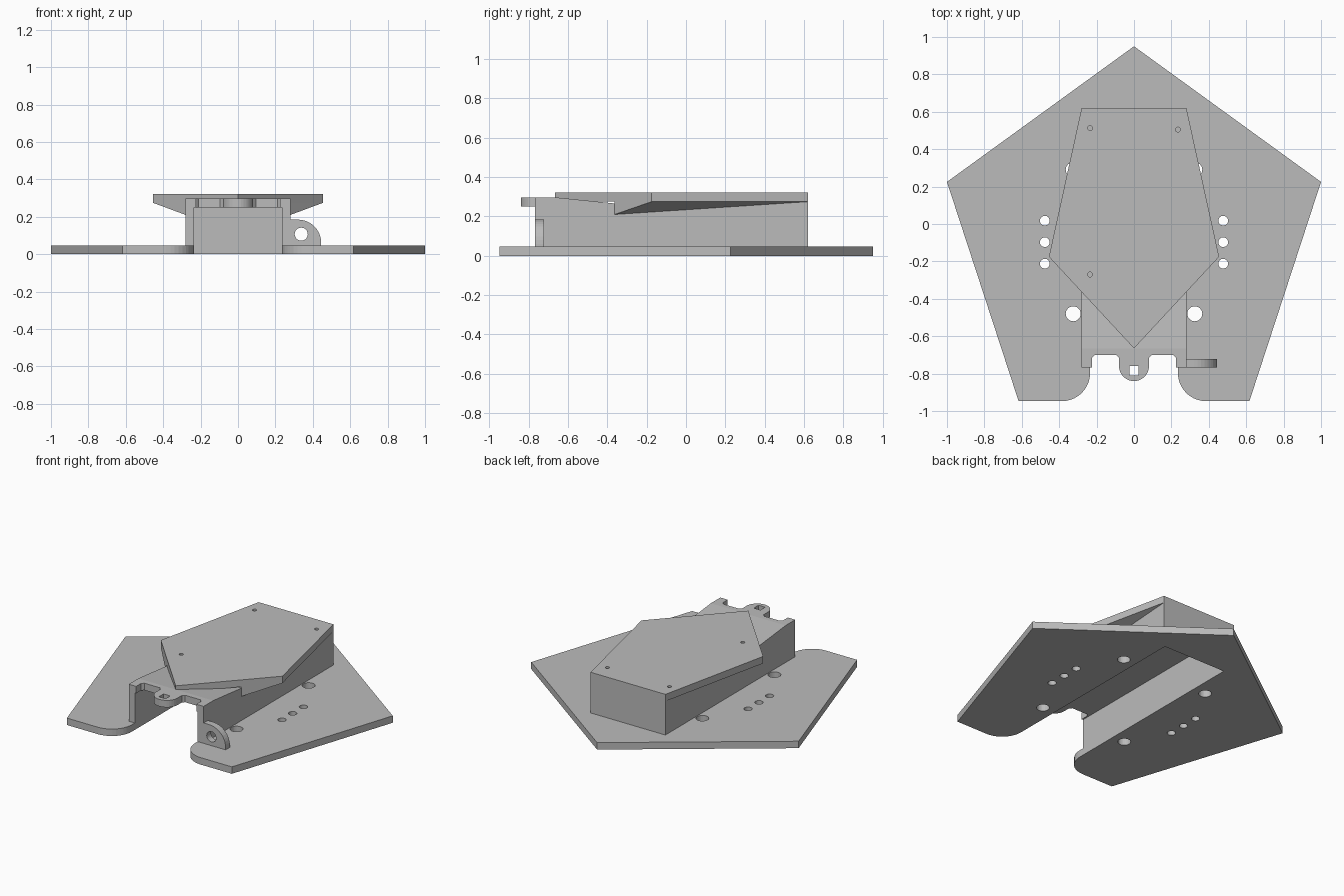
import bpy, bmesh, math
from mathutils import Matrix, Vector

if "Cube" in bpy.data.objects:
    bpy.data.objects.remove(bpy.data.objects["Cube"])

grey = bpy.data.materials.new("light grey plastic")
grey.diffuse_color = (0.5, 0.5, 0.5, 1)
grey.use_nodes = True
grey.node_tree.nodes["Principled BSDF"].inputs["Base Color"].default_value = grey.diffuse_color


def finish(name, bm):
    bmesh.ops.recalc_face_normals(bm, faces=bm.faces)
    me = bpy.data.meshes.new(name)
    bm.to_mesh(me)
    bm.free()
    me.materials.append(grey)
    ob = bpy.data.objects.new(name, me)
    bpy.context.collection.objects.link(ob)
    return ob


def prism(name, pts, lo, hi, axis="z"):
    """Extrude a flat outline along the chosen axis."""
    place = {"z": lambda a, b: (a, b, lo), "y": lambda a, b: (a, lo, b),
             "x": lambda a, b: (lo, a, b)}[axis]
    bm = bmesh.new()
    face = bm.faces.new([bm.verts.new(place(a, b)) for a, b in pts])
    ext = bmesh.ops.extrude_face_region(bm, geom=[face])
    step = Vector([(hi - lo) * (c == axis) for c in "xyz"])
    bmesh.ops.translate(bm, vec=step, verts=[g for g in ext["geom"]
                                             if isinstance(g, bmesh.types.BMVert)])
    return finish(name, bm)


def arc(cx, cy, r, a0, a1, n=10):
    return [(cx + r * math.cos(math.radians(a0 + (a1 - a0) * i / n)),
             cy + r * math.sin(math.radians(a0 + (a1 - a0) * i / n))) for i in range(n + 1)]


def mirrored(half):
    """Complete a right-hand outline with its left-hand copy."""
    return half + [(-x, y) for x, y in reversed(half) if abs(x) > 1e-6]


def drill(target, holes, z, depth, seg=24):
    bm = bmesh.new()
    for x, y, r in holes:
        bmesh.ops.create_cone(bm, cap_ends=True, segments=seg, radius1=r, radius2=r,
                              depth=depth, matrix=Matrix.Translation((x, y, z)))
    cut(target, finish(target.name + "_hole_cutter", bm))


def cut(target, cutter):
    cutter.hide_render = True
    cutter.hide_viewport = True
    mod = target.modifiers.new("holes", "BOOLEAN")
    mod.operation = "DIFFERENCE"
    mod.solver = "EXACT"
    mod.object = cutter


# Pentagonal base plate with a long channel opening and rounded front feet
half = [(0, 0.95), (1, 0.225), (0.617, -0.947)]
half += arc(0.385, -0.797, 0.15, 270, 180) + [(0.235, 0.575)]
# outline runs around the right foot, across the channel end, and back on the left
base = prism("base_plate", half + [(-x, y) for x, y in reversed(half[1:])], 0, 0.047)
holes = []
for s in (-1, 1):
    holes += [(s * 0.325, y, 0.04) for y in (-0.48, 0.29)]
    holes += [(s * 0.477, y, 0.026) for y in (0.018, -0.097, -0.212)]
drill(base, holes, 0.02, 0.3)

# Housing side and back walls
prism("housing_walls", [(0.28, 0.62), (0.28, -0.767), (0.235, -0.767), (0.235, 0.575),
                        (-0.235, 0.575), (-0.235, -0.767), (-0.28, -0.767), (-0.28, 0.62)],
      0.047, 0.25)

# Housing roof: flat front with a rounded latch tab, then a slight dip
half = [(0.28, -0.665), (0.28, -0.767), (0.225, -0.767), (0.225, -0.715), (0.21, -0.70),
        (0.095, -0.70), (0.08, -0.715)] + arc(0, -0.76, 0.08, 0, -90, 8)
half[-1] = (0, -0.84)
front = prism("roof_front_with_tab", mirrored(half), 0.25, 0.297)
slot = prism("tab_slot_cutter", [(-0.025, -0.81), (0.025, -0.81), (0.025, -0.76),
                                 (-0.025, -0.76)], 0.2, 0.35)
cut(front, slot)
prism("roof_back", [(-0.665, 0.25), (0.62, 0.25), (0.62, 0.275), (-0.36, 0.275),
                    (-0.363, 0.266), (-0.665, 0.297)], -0.28, 0.28, "x")

# Five-sided top plate with three screw holes
top = prism("top_plate", [(-0.28, 0.62), (0.28, 0.62), (0.455, -0.175), (0, -0.665),
                          (-0.455, -0.175)], 0.275, 0.322)
drill(top, [(-0.235, 0.513, 0.013), (0.235, 0.505, 0.013), (-0.235, -0.27, 0.013)],
      0.3, 0.1, 16)

# Sloped supports under the overhanging plate edges
for s, side in ((-1, "left"), (1, "right")):
    bm = bmesh.new()
    for x, y, z in ((0.28, 0.62, 0.275), (0.455, -0.175, 0.275),
                    (0.28, -0.363, 0.275), (0.28, -0.363, 0.21)):
        bm.verts.new((s * x, y, z))
    bmesh.ops.convex_hull(bm, input=bm.verts)
    finish(side + "_overhang_support", bm)

# Rounded hinge lug on the right wall
lug = prism("hinge_lug", [(0.28, 0.047), (0.445, 0.047)] + arc(0.32, 0.06, 0.125, 0, 90)
            + [(0.28, 0.185)], -0.767, -0.722, "y")
cut(lug, prism("lug_hole_cutter", arc(0.338, 0.107, 0.035, 0, 345, 23), -0.9, -0.6, "y"))
